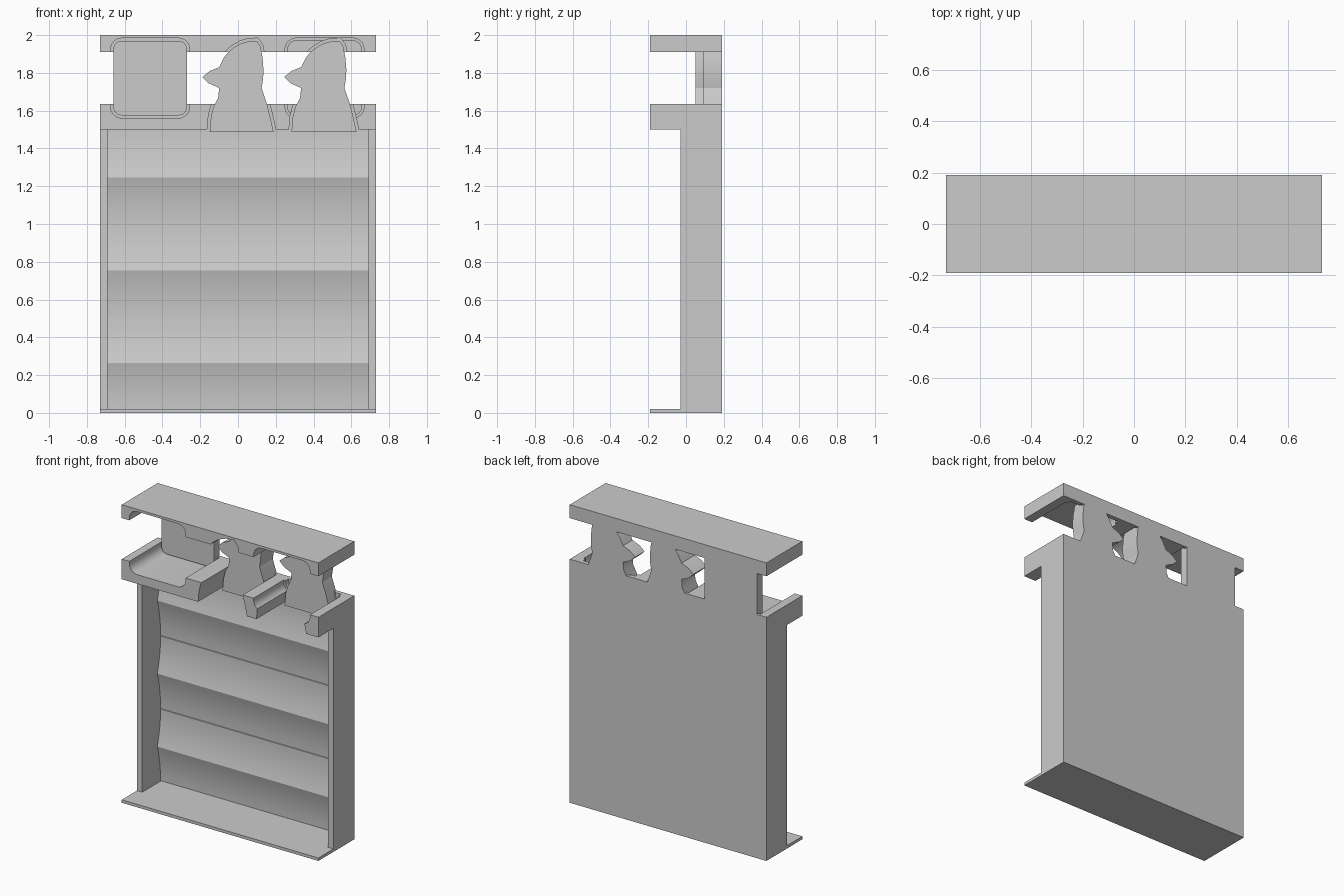
import bpy, bmesh, math
from mathutils import Vector

cube = bpy.data.objects.get("Cube")
if cube:
    bpy.data.objects.remove(cube, do_unlink=True)

grey = bpy.data.materials.new("light grey")
grey.use_nodes = True
COLOUR = (0.6, 0.6, 0.6, 1)
grey.diffuse_color = COLOUR
grey.node_tree.nodes["Principled BSDF"].inputs["Base Color"].default_value = COLOUR


def prism(name, profile, direction):
    """Extrude a closed 3D outline along a direction."""
    bm = bmesh.new()
    face = bm.faces.new([bm.verts.new(p) for p in profile])
    out = bmesh.ops.extrude_face_region(bm, geom=[face])
    bmesh.ops.translate(bm, vec=direction,
                        verts=[g for g in out["geom"] if isinstance(g, bmesh.types.BMVert)])
    bmesh.ops.recalc_face_normals(bm, faces=bm.faces)
    mesh = bpy.data.meshes.new(name)
    bm.to_mesh(mesh)
    bm.free()
    mesh.materials.append(grey)
    obj = bpy.data.objects.new(name, mesh)
    bpy.context.collection.objects.link(obj)
    return obj


def along_y(name, outline, y0, y1):
    return prism(name, [(x, y0, z) for x, z in outline], (0, y1 - y0, 0))


def box(name, x0, x1, y0, y1, z0, z1):
    return along_y(name, [(x0, z0), (x1, z0), (x1, z1), (x0, z1)], y0, y1)


def rounded(x0, x1, z0, z1, r, steps=6):
    """Counter-clockwise rounded rectangle."""
    corners = [(x1 - r, z0 + r, -90), (x1 - r, z1 - r, 0),
               (x0 + r, z1 - r, 90), (x0 + r, z0 + r, 180)]
    pts = []
    for cx, cz, start in corners:
        for i in range(steps + 1):
            a = math.radians(start + 90 * i / steps)
            pts.append((cx + r * math.cos(a), cz + r * math.sin(a)))
    return pts


def outset(outline, d):
    """Grow a counter-clockwise outline by d, with limited mitres."""
    pts = [Vector(p) for p in outline]
    grown = []
    for i, p in enumerate(pts):
        e0 = (p - pts[i - 1]).normalized()
        e1 = (pts[(i + 1) % len(pts)] - p).normalized()
        n = Vector((e0.y + e1.y, -e0.x - e1.x)).normalized()
        cosine = max(0.6, n.dot(Vector((e0.y, -e0.x))))
        grown.append(tuple(p + n * d / cosine))
    return grown


def smooth(obj):
    bpy.ops.object.select_all(action="DESELECT")
    obj.select_set(True)
    bpy.context.view_layer.objects.active = obj
    bpy.ops.object.shade_smooth_by_angle(angle=math.radians(25))


# Lower case: walls, base and scalloped back panel
for name, x0 in (("left_wall", 0.69), ("right_wall", -0.73)):
    box(name, x0, x0 + 0.04, -0.03, 0.19, 0, 1.5)
box("base_plate", -0.73, 0.73, -0.19, 0.19, 0, 0.02)

scallop = []
HALF = 0.245
for i in range(4):
    centre = 0.02 + 2 * HALF * i
    for k in range(-8, 9):
        z = centre + HALF * k / 8
        if 0.02 <= z <= 1.49 and k < 8:
            if k == 0:
                scallop += [(0.165, z - 0.006), (0.171, z - 0.005),
                            (0.171, z + 0.005), (0.165, z + 0.006)]
            else:
                scallop.append((0.165 - 0.035 * (k / 8) ** 2, z))
scallop = [(0.19, 0.01)] + scallop + [(0.165, 1.5), (0.19, 1.5)]
smooth(prism("scalloped_back", [(-0.69, y, z) for y, z in scallop], (1.38, 0, 0)))

# Key outlines: rounded square and bird head
square = rounded(-0.66, -0.27, 1.575, 1.97, 0.045)
bird = [(-0.15, 1.488), (0.188, 1.488), (0.172, 1.56), (0.155, 1.63), (0.125, 1.72),
        (0.133, 1.77), (0.135, 1.815), (0.13, 1.88), (0.117, 1.945), (0.098, 1.97),
        (0.05, 1.966), (0.015, 1.955), (-0.02, 1.936), (-0.05, 1.912), (-0.075, 1.88),
        (-0.10, 1.83), (-0.15, 1.81), (-0.188, 1.778), (-0.155, 1.745),
        (-0.10, 1.72), (-0.105, 1.667), (-0.13, 1.62), (-0.143, 1.57)]
second_bird = [(x * 1.02 + 0.436, z) for x, z in bird]
second_square = [(x + 0.923, z) for x, z in square]

for name, outline, front in (("square_key", square, 0.13), ("bird_key_right", bird, 0.05),
                             ("bird_key_left", second_bird, 0.09)):
    smooth(along_y(name, outline, front, 0.19))

# Shelf and top slab, with clearance slots cut from the front
slots = [along_y("slot_cutter", outset(o, 0.014), -0.3, depth)
         for o, depth in ((square, 0.17), (bird, 0.17), (second_bird, 0.17), (second_square, 0.13))]
slots.append(along_y("slot_cutter", second_square, -0.3, 0.16))

for name, z0, z1 in (("shelf", 1.5, 1.635), ("top_slab", 1.91, 2.0)):
    part = box(name, -0.73, 0.73, -0.19, 0.19, z0, z1)
    for cutter in slots:
        mod = part.modifiers.new("slot", "BOOLEAN")
        mod.operation = "DIFFERENCE"
        mod.solver = "EXACT"
        mod.object = cutter
    bpy.context.view_layer.update()
    graph = bpy.context.evaluated_depsgraph_get()
    carved = bpy.data.meshes.new_from_object(part.evaluated_get(graph))
    part.modifiers.clear()
    part.data = carved
    smooth(part)

for cutter in slots:
    bpy.data.objects.remove(cutter, do_unlink=True)
